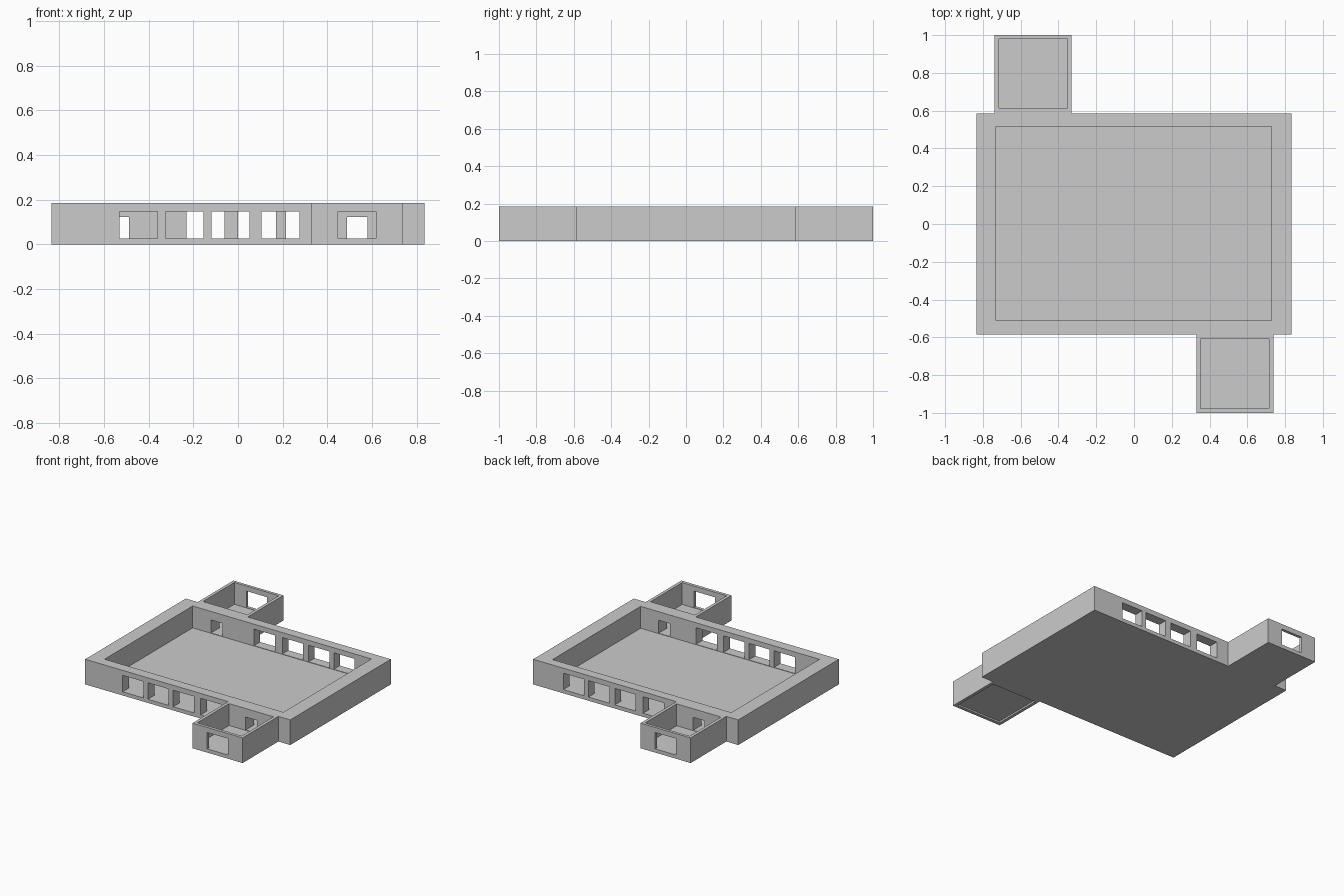
import bpy
import bmesh

if "Cube" in bpy.data.objects:
    bpy.data.objects.remove(bpy.data.objects["Cube"])

H = 0.185                    # wall height
FLOOR = 0.024                # floor thickness
SILL, HEAD, DOOR_HEAD = 0.027, 0.148, 0.122


def box(name, x, y, z):
    """Axis-aligned box from (min, max) ranges."""
    bm = bmesh.new()
    bmesh.ops.create_cube(bm, size=1)
    for v in bm.verts:
        v.co = [r[0] if c < 0 else r[1] for c, r in zip(v.co, (x, y, z))]
    mesh = bpy.data.meshes.new(name)
    bm.to_mesh(mesh)
    bm.free()
    ob = bpy.data.objects.new(name, mesh)
    bpy.context.collection.objects.link(ob)
    return ob


def carve(ob, cuts):
    """Subtract box-shaped cuts and bake the result."""
    cutters = []
    for cut in cuts:
        c = box("cutter", *cut)
        c.hide_render = True
        cutters.append(c)
        mod = ob.modifiers.new("cut", 'BOOLEAN')
        mod.operation, mod.solver, mod.object = 'DIFFERENCE', 'EXACT', c
    dg = bpy.context.evaluated_depsgraph_get()
    dg.update()
    baked = bpy.data.meshes.new_from_object(ob.evaluated_get(dg))
    ob.modifiers.clear()
    ob.data = baked
    for c in cutters:
        bpy.data.objects.remove(c)


FRONT_DOOR, BACK_DOOR = (0.488, 0.58), (-0.58, -0.488)
FRONT_Y, BACK_Y = (-0.65, -0.45), (0.45, 0.65)

# Main hall: thick walls, sunken floor, four windows and a door per long side
hall = box("main_hall", (-0.835, 0.835), (-0.585, 0.585), (0, H))
cuts = [((-0.73, 0.727), (-0.51, 0.515), (FLOOR, 0.4))]
for x in (-0.53, -0.325, -0.118, 0.105):
    cuts.append(((x, x + 0.17), FRONT_Y, (SILL, HEAD)))
for x in (-0.23, 0.0, 0.215, 0.42):
    cuts.append(((x, x + 0.17), BACK_Y, (SILL, HEAD)))
cuts.append((FRONT_DOOR, FRONT_Y, (SILL, DOOR_HEAD)))
cuts.append((BACK_DOOR, BACK_Y, (SILL, DOOR_HEAD)))
carve(hall, cuts)

# Front room: thin walls, door to the hall, end window, hollow underside
front = box("front_room", (0.33, 0.738), (-1, -0.585), (0, H))
carve(front, [
    ((0.353, 0.715), (-0.977, -0.608), (FLOOR, 0.4)),
    ((0.353, 0.715), (-0.977, -0.608), (-0.2, 0.012)),
    (FRONT_DOOR, FRONT_Y, (SILL, DOOR_HEAD)),
    ((0.448, 0.618), (-1.1, -0.9), (SILL, HEAD)),
])

# Back room: the diagonal counterpart
back = box("back_room", (-0.738, -0.33), (0.585, 1), (0, H))
carve(back, [
    ((-0.715, -0.353), (0.613, 0.979), (FLOOR, 0.4)),
    (BACK_DOOR, BACK_Y, (SILL, DOOR_HEAD)),
    ((-0.618, -0.448), (0.9, 1.1), (SILL, HEAD)),
])
